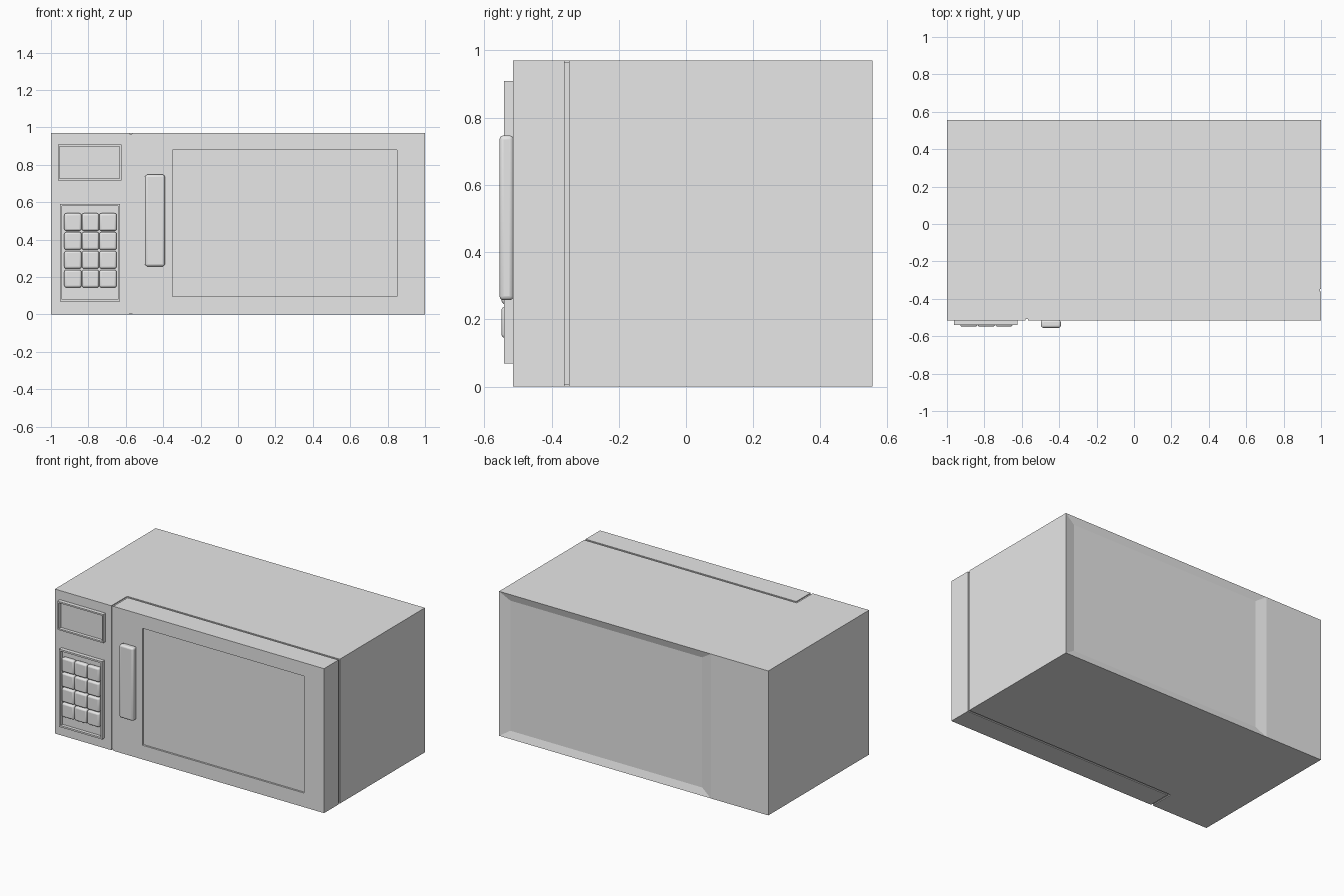
import bpy
import bmesh
from mathutils import Vector

if "Cube" in bpy.data.objects:
    bpy.data.objects.remove(bpy.data.objects["Cube"], do_unlink=True)

# One plain grey for every part
GREY = (0.8, 0.8, 0.8, 1.0)
grey = bpy.data.materials.new("plain_grey")
grey.use_nodes = True
grey.diffuse_color = GREY
grey.node_tree.nodes["Principled BSDF"].inputs["Base Color"].default_value = GREY

# Overall limits
LEFT, RIGHT, FRONT, BACK, TOP = -1.0, 1.0, -0.515, 0.555, 0.97
SEAM_X, SEAM_Y, GAP, GROOVE = -0.573, -0.355, 0.007, 0.006


def finish(bm, name):
    bmesh.ops.recalc_face_normals(bm, faces=bm.faces)
    mesh = bpy.data.meshes.new(name)
    bm.to_mesh(mesh)
    bm.free()
    mesh.materials.append(grey)
    obj = bpy.data.objects.new(name, mesh)
    bpy.context.collection.objects.link(obj)
    return obj


def box_mesh(x, y, z):
    bm = bmesh.new()
    bmesh.ops.create_cube(bm, size=1)
    for v in bm.verts:
        v.co = Vector([a + (b - a) * (c + 0.5) for (a, b), c in zip((x, y, z), v.co)])
    return bm


def facing(bm, direction):
    bm.normal_update()
    return [f for f in bm.faces if f.normal.dot(Vector(direction)) > 0.9]


def rounded_box(name, x, y, z, radius):
    obj = finish(box_mesh(x, y, z), name)
    bevel = obj.modifiers.new("soft_edges", "BEVEL")
    bevel.width = radius
    bevel.segments = 3
    bpy.ops.object.select_all(action="DESELECT")
    bpy.context.view_layer.objects.active = obj
    obj.select_set(True)
    bpy.ops.object.shade_smooth_by_angle()
    return obj


def raised_frame(name, x, z, rim):
    # Slab whose front is sunk back almost to the housing
    bm = box_mesh(x, (-0.541, FRONT), z)
    front = facing(bm, (0, -1, 0))
    bmesh.ops.inset_region(bm, faces=front, thickness=rim)
    pocket = bmesh.ops.extrude_face_region(bm, geom=front)["geom"]
    bmesh.ops.delete(bm, geom=front, context="FACES")
    bmesh.ops.translate(bm, vec=(0, 0.022, 0),
                        verts=[v for v in pocket if isinstance(v, bmesh.types.BMVert)])
    return finish(bm, name)


# Housing: L-shaped plan leaving room for the door, with a dished back panel
plan = [(LEFT, FRONT), (SEAM_X - GAP, FRONT), (SEAM_X - GAP, SEAM_Y + GAP),
        (RIGHT, SEAM_Y + GAP), (RIGHT, BACK), (SEAM_X, BACK), (LEFT, BACK)]
bm = bmesh.new()
base = bm.faces.new([bm.verts.new((x, y, 0)) for x, y in plan])
raised = bmesh.ops.extrude_face_region(bm, geom=[base])["geom"]
bmesh.ops.translate(bm, vec=(0, 0, TOP),
                    verts=[v for v in raised if isinstance(v, bmesh.types.BMVert)])
bmesh.ops.recalc_face_normals(bm, faces=bm.faces)
panel = [f for f in facing(bm, (0, 1, 0)) if f.calc_center_median().x > 0]
bmesh.ops.inset_region(bm, faces=panel, thickness=0.068, depth=-0.014)
middle = (SEAM_X + RIGHT) / 2
for v in panel[0].verts:
    v.co.x = middle + (v.co.x - middle) * 0.965
finish(bm, "housing")

# Floor of the groove around the door
finish(box_mesh((SEAM_X - 0.05, RIGHT - GROOVE), (FRONT + GROOVE, SEAM_Y + 0.05),
                (GROOVE, TOP - GROOVE)), "groove_floor")

# Door with a sunken window
bm = box_mesh((SEAM_X + GAP, RIGHT), (FRONT, SEAM_Y - GAP), (0, TOP))
front = facing(bm, (0, -1, 0))
bmesh.ops.inset_region(bm, faces=front, thickness=0.09)
window = front[0]
cx, cz = window.calc_center_median().x, TOP / 2
for v in window.verts:
    v.co.x = 0.85 if v.co.x > cx else -0.35
    v.co.z = 0.88 if v.co.z > cz else 0.095
pocket = bmesh.ops.extrude_face_region(bm, geom=[window])["geom"]
bmesh.ops.delete(bm, geom=[window], context="FACES")
bmesh.ops.translate(bm, vec=(0, 0.012, 0),
                    verts=[v for v in pocket if isinstance(v, bmesh.types.BMVert)])
finish(bm, "door")
# Keep the groove floor behind the window pane
floor = bpy.data.objects["groove_floor"]
for v in floor.data.vertices:
    if v.co.y < SEAM_Y:
        v.co.y = FRONT + GROOVE if v.co.x < SEAM_X else FRONT + 0.05
strip = box_mesh((SEAM_X - 0.02, SEAM_X + 0.02), (FRONT + GROOVE, SEAM_Y), (GROOVE, TOP - GROOVE))
finish(strip, "groove_strip")

# Door handle
rounded_box("door_handle", (-0.497, -0.391), (-0.555, FRONT + 0.002), (0.257, 0.747), 0.012)

# Control panel: display and keypad
raised_frame("display_frame", (-0.963, -0.623), (0.717, 0.909), 0.014)
raised_frame("keypad_frame", (-0.951, -0.631), (0.068, 0.59), 0.016)
for row in range(4):
    for col in range(3):
        x, z = -0.883 + col * 0.094, 0.191 + row * 0.101
        rounded_box(f"key_{row + 1}_{col + 1}", (x - 0.046, x + 0.046),
                    (-0.549, FRONT), (z - 0.047, z + 0.047), 0.011)
